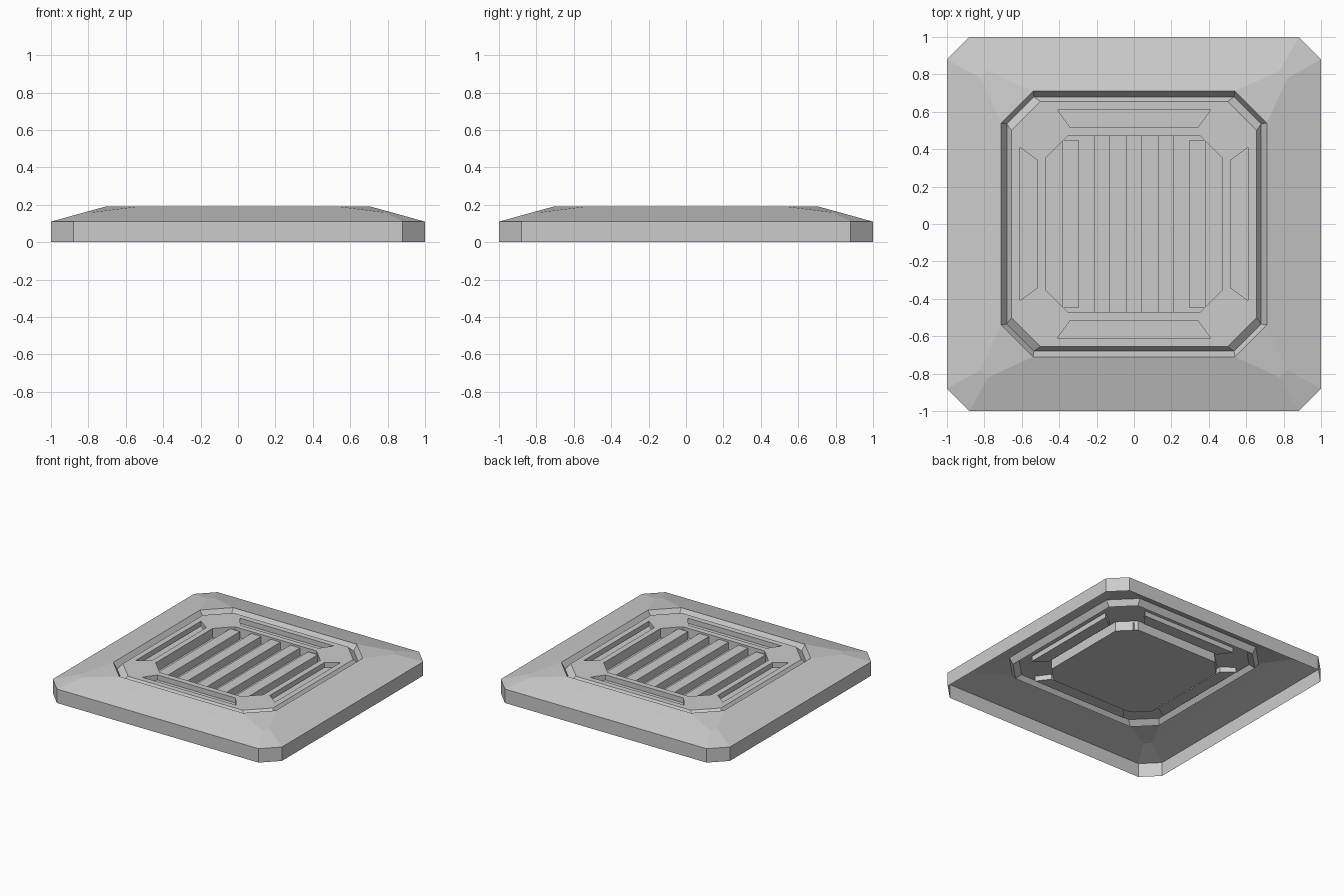
import bpy, bmesh
from mathutils import Matrix

if "Cube" in bpy.data.objects:
    bpy.data.objects.remove(bpy.data.objects["Cube"])


def octagon(half, corner):
    """Chamfered square outline, counter-clockwise."""
    h, c = half, corner
    return [(h, -c), (h, c), (c, h), (-c, h), (-h, c), (-h, -c), (-c, -h), (c, -h)]


def ring(bm, outline, z):
    return [bm.verts.new((x, y, z)) for x, y in outline]


def skin(bm, rings):
    """Join successive outlines with flat quads."""
    for a, b in zip(rings, rings[1:]):
        n = len(a)
        for i in range(n):
            j = (i + 1) % n
            bm.faces.new((a[i], a[j], b[j], b[i]))


def loop_edges(bm, verts):
    out = []
    for i, v in enumerate(verts):
        w = verts[(i + 1) % len(verts)]
        out.append(bm.edges.get((v, w)) or bm.edges.new((v, w)))
    return out


def finish(bm, name):
    mesh = bpy.data.meshes.new(name)
    bm.to_mesh(mesh)
    bm.free()
    obj = bpy.data.objects.new(name, mesh)
    bpy.context.collection.objects.link(obj)
    return obj


PANEL_Z, PAN_Z, SLOT_Z, SLAT_Z = 0.18, 0.105, 0.14, 0.165

# Open-bottomed frame: side walls, sloped border and V-shaped groove
bm = bmesh.new()
profile = [(1.0, 0.88, 0.0), (1.0, 0.88, 0.11), (0.82, 0.78, 0.16),
           (0.71, 0.54, 0.19), (0.68, 0.535, 0.145), (0.655, 0.50, PANEL_Z)]
rings = [ring(bm, octagon(h, c), z) for h, c, z in profile]
skin(bm, rings)
borders = loop_edges(bm, rings[-1])

# Central pan and four tapered slots sunk into the panel
slot = [(-0.41, 0.61), (-0.34, 0.515), (0.34, 0.515), (0.41, 0.61)]
recesses = [(octagon(0.47, 0.355), PAN_Z)]
for k in range(4):
    turn = Matrix(((0, -1), (1, 0)))
    recesses.append((list(slot), SLOT_Z))
    slot = [(-y, x) for x, y in slot]
for outline, depth in recesses:
    top, floor = ring(bm, outline, PANEL_Z), ring(bm, outline, depth)
    skin(bm, [top, floor])
    bm.faces.new(floor)
    borders += loop_edges(bm, top)

# Flat panel around the recesses
panel = bmesh.ops.triangle_fill(bm, edges=borders, use_beauty=True,
                                use_dissolve=False, normal=(0, 0, 1))
bmesh.ops.recalc_face_normals(bm, faces=bm.faces)
bm.normal_update()
if sum(f.normal.z * f.calc_area() for f in bm.faces) < 0:
    bmesh.ops.reverse_faces(bm, faces=bm.faces)
finish(bm, "vent_frame")

# Five parallel slats across the pan
for i in range(5):
    bm = bmesh.new()
    x = (i - 2) * 0.17
    length = 0.90 if i in (0, 4) else 0.94
    place = (Matrix.Translation((x, 0, (PAN_Z + SLAT_Z) / 2))
             @ Matrix.Diagonal((0.085, length, SLAT_Z - PAN_Z, 1)))
    bmesh.ops.create_cube(bm, size=1, matrix=place)
    finish(bm, f"slat_{i + 1}")
